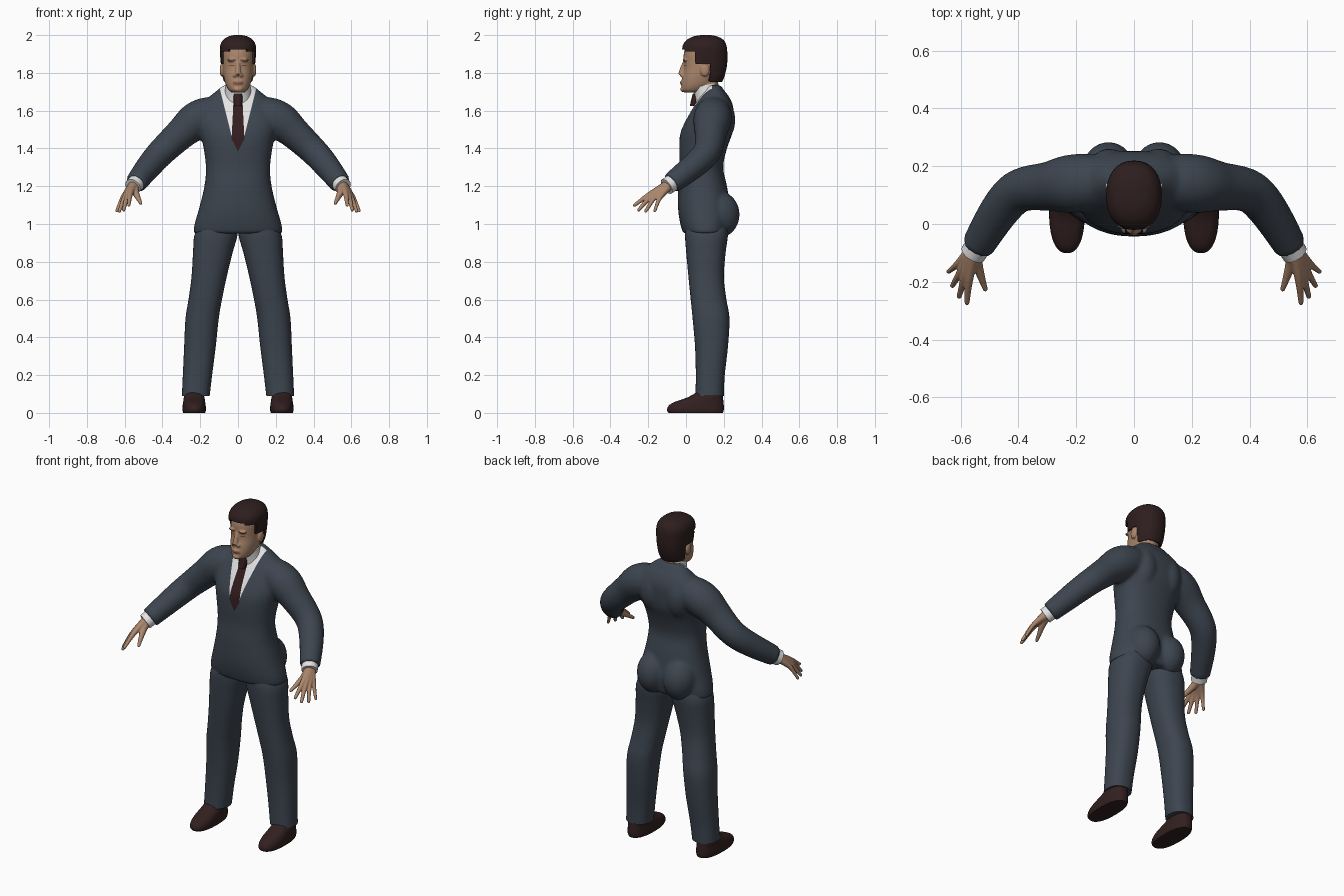
import bpy, bmesh, math
from mathutils import Vector, Matrix

if "Cube" in bpy.data.objects:
    bpy.data.objects.remove(bpy.data.objects["Cube"])


def material(name, rgb):
    m = bpy.data.materials.new(name)
    m.diffuse_color = (*rgb, 1)
    m.use_nodes = True
    m.node_tree.nodes["Principled BSDF"].inputs["Base Color"].default_value = m.diffuse_color
    return m


SUIT = material("slate suit", (0.046, 0.059, 0.078))
SKIN = material("skin", (0.41, 0.24, 0.15))
HAIR = material("dark brown hair", (0.027, 0.013, 0.013))
WHITE = material("white shirt", (0.78, 0.78, 0.78))
TIE = material("maroon tie", (0.034, 0.012, 0.013))
SHOE = material("brown shoe", (0.032, 0.014, 0.014))
BROW = material("brow brown", (0.16, 0.085, 0.055))
LIP = material("lip", (0.29, 0.13, 0.09))


def spline(keys, steps):
    """Catmull-Rom interpolation of parameter tuples."""
    out = []
    for i in range(len(keys) - 1):
        p0, p1 = keys[max(i - 1, 0)], keys[i]
        p2, p3 = keys[i + 1], keys[min(i + 2, len(keys) - 1)]
        for k in range(steps):
            t = k / steps
            out.append([0.5 * (2 * b + (c - a) * t + (2 * a - 5 * b + 4 * c - d) * t * t
                               + (3 * b - a - 3 * c + d) * t ** 3)
                        for a, b, c, d in zip(p0, p1, p2, p3)])
    out.append(list(keys[-1]))
    return out


def skin_rings(bm, rings):
    loops = [[bm.verts.new(p) for p in r] for r in rings]
    n = len(loops[0])
    faces = [bm.faces.new((a[i], a[(i + 1) % n], b[(i + 1) % n], b[i]))
             for a, b in zip(loops, loops[1:]) for i in range(n)]
    faces += [bm.faces.new(loops[0][::-1]), bm.faces.new(loops[-1])]
    bmesh.ops.recalc_face_normals(bm, faces=faces)


def stack(bm, keys, power=2.3, seg=40, steps=4):
    """Horizontal rings: z, front y, back y, centre x, half width."""
    rings = []
    for z, yf, yb, cx, rx in spline(keys, steps):
        ring = []
        for i in range(seg):
            a = 2 * math.pi * i / seg
            c, s = math.cos(a), math.sin(a)
            ring.append((cx + rx * math.copysign(abs(c) ** (2 / power), c),
                         (yf + yb) / 2 + (yb - yf) / 2 * math.copysign(abs(s) ** (2 / power), s), z))
        rings.append(ring)
    skin_rings(bm, rings)


def tube(bm, keys, side=1, seg=24, steps=4):
    """Round tube along x, y, z, radius."""
    pts = spline([(side * x, y, z, r) for x, y, z, r in keys], steps)
    rings = []
    for i, (x, y, z, r) in enumerate(pts):
        d = Vector(pts[min(i + 1, len(pts) - 1)][:3]) - Vector(pts[max(i - 1, 0)][:3])
        q = d.to_track_quat('Z', 'Y')
        rings.append([Vector((x, y, z)) + q @ Vector((r * math.cos(2 * math.pi * k / seg),
                      r * math.sin(2 * math.pi * k / seg), 0)) for k in range(seg)])
    skin_rings(bm, rings)


def ball(bm, centre, size):
    bmesh.ops.create_uvsphere(bm, u_segments=20, v_segments=12, radius=1,
                              matrix=Matrix.Translation(centre) @ Matrix.Diagonal((*size, 1)))


def finish(bm, name, mats, voxel=0, smooth=0, solid=0, paint=None):
    me = bpy.data.meshes.new(name)
    bm.to_mesh(me)
    bm.free()
    ob = bpy.data.objects.new(name, me)
    bpy.context.collection.objects.link(ob)
    if voxel:
        mod = ob.modifiers.new("fuse", 'REMESH')
        mod.mode, mod.voxel_size = 'VOXEL', voxel
    if smooth:
        mod = ob.modifiers.new("soften", 'SMOOTH')
        mod.factor, mod.iterations = 0.5, smooth
    if solid:
        mod = ob.modifiers.new("thickness", 'SOLIDIFY')
        mod.thickness, mod.offset = solid, -1
    me = bpy.data.meshes.new_from_object(ob.evaluated_get(bpy.context.evaluated_depsgraph_get()))
    ob.modifiers.clear()
    ob.data = me
    me.materials.clear()
    for m in mats:
        me.materials.append(m)
    b = bmesh.new()
    b.from_mesh(me)
    for f in b.faces:
        f.material_index = 0
    if paint:
        paint(b)
    b.to_mesh(me)
    b.free()
    bpy.ops.object.select_all(action='DESELECT')
    ob.select_set(True)
    bpy.context.view_layer.objects.active = ob
    bpy.ops.object.shade_smooth_by_angle(angle=math.radians(50))
    return ob


# Jacket: torso, seat, shoulder blades and sleeves fused together
bm = bmesh.new()
stack(bm, [(z, f, k, 0, w) for z, f, k, w in (
    (0.95, -0.015, 0.225, 0.236), (1.0, -0.03, 0.235, 0.23), (1.08, -0.042, 0.235, 0.207),
    (1.2, -0.042, 0.217, 0.178), (1.3, -0.034, 0.197, 0.17), (1.4, -0.036, 0.217, 0.182),
    (1.48, -0.03, 0.245, 0.2), (1.55, 0.0, 0.252, 0.215), (1.62, 0.04, 0.25, 0.2),
    (1.67, 0.07, 0.23, 0.155), (1.71, 0.1, 0.2, 0.108), (1.735, 0.112, 0.185, 0.075))])
for s in (-1, 1):
    ball(bm, (s * 0.088, 0.17, 1.05), (0.098, 0.115, 0.125))
    ball(bm, (s * 0.085, 0.17, 1.55), (0.08, 0.092, 0.13))
    tube(bm, [(0.1, 0.145, 1.585, 0.09), (0.17, 0.143, 1.57, 0.1), (0.23, 0.138, 1.54, 0.1),
              (0.3, 0.13, 1.48, 0.085), (0.375, 0.122, 1.41, 0.077), (0.425, 0.095, 1.36, 0.073),
              (0.48, 0.025, 1.295, 0.067), (0.542, -0.078, 1.215, 0.057)], s)

V_EDGE = ((0.032, 1.46), (0.095, 1.71))
TIE_EDGE = ((0.034, 1.45), (0.022, 1.69))
TIE_TIP = ((0, 1.385), (0.034, 1.45))


def shirt_front(b):
    # cut clean borders for the open collar and tie, then colour them
    def inside(p, edge):
        (x1, z1), (x2, z2) = edge
        return abs(p.x) < x1 + (p.z - z1) * (x2 - x1) / (z2 - z1)

    def area():
        fs = [f for f in b.faces if f.normal.y < 0.1 and abs(f.calc_center_median().x) < 0.13
              and f.calc_center_median().z > 1.36 and f.calc_center_median().y < 0.14]
        return fs
    for (x1, z1), (x2, z2) in (V_EDGE, TIE_EDGE, TIE_TIP):
        for s in (-1, 1):
            fs = area()
            geom = list({v for f in fs for v in f.verts}) + list({e for f in fs for e in f.edges}) + fs
            bmesh.ops.bisect_plane(b, geom=geom, dist=1e-5, plane_co=(s * x1, 0, z1),
                                   plane_no=Vector((z2 - z1, 0, -s * (x2 - x1))).normalized())
    b.normal_update()
    for f in area():
        c = f.calc_center_median()
        if inside(c, TIE_EDGE) and inside(c, TIE_TIP):
            f.material_index = 2
        elif c.z > 1.46 and inside(c, V_EDGE):
            f.material_index = 1


finish(bm, "jacket", [SUIT, WHITE, TIE], voxel=0.011, smooth=4, paint=shirt_front)

# Shirt collar around the neck
bm = bmesh.new()
tube(bm, [(0, 0.132, 1.62, 0.08), (0, 0.12, 1.67, 0.074), (0, 0.108, 1.71, 0.068),
          (0, 0.102, 1.735, 0.066)], seg=32)
finish(bm, "shirt_collar", [WHITE])

# Tie knot
bm = bmesh.new()
stack(bm, [(1.625, 0.02, 0.07, 0, 0.02), (1.66, 0.028, 0.08, 0, 0.025), (1.69, 0.036, 0.08, 0, 0.022)])
finish(bm, "tie_knot", [TIE])

# Head with neck, nose, brow, lips, chin and ears
bm = bmesh.new()
stack(bm, [(z, f, k, 0, w) for z, f, k, w in (
    (1.695, -0.008, 0.08, 0.03), (1.71, -0.022, 0.11, 0.05), (1.74, -0.024, 0.15, 0.066),
    (1.78, -0.02, 0.18, 0.076), (1.82, -0.012, 0.2, 0.081), (1.86, -0.012, 0.207, 0.083),
    (1.9, -0.012, 0.208, 0.084), (1.94, 0.0, 0.2, 0.08), (1.97, 0.035, 0.18, 0.06),
    (1.985, 0.07, 0.15, 0.035))], power=2.2)
tube(bm, [(0, 0.125, 1.66, 0.06), (0, 0.1, 1.8, 0.06)])
tube(bm, [(0, -0.008, 1.855, 0.01), (0, -0.02, 1.82, 0.013), (0, -0.024, 1.79, 0.018)])
ball(bm, (0, -0.018, 1.748), (0.028, 0.014, 0.013))
ball(bm, (0, -0.017, 1.713), (0.025, 0.014, 0.014))
for s in (-1, 1):
    ball(bm, (s * 0.016, -0.02, 1.787), (0.011, 0.012, 0.01))
    ball(bm, (s * 0.032, -0.006, 1.868), (0.026, 0.012, 0.009))
    ball(bm, (s * 0.086, 0.1, 1.815), (0.011, 0.024, 0.036))


def face_paint(b):
    for f in b.faces:
        c = f.calc_center_median()
        x = abs(c.x)
        if c.y < 0.03 and f.normal.y < 0:
            if 0.014 < x < 0.052 and 1.862 < c.z < 1.872:
                f.material_index = 1
            elif 0.02 < x < 0.045 and 1.836 < c.z < 1.844:
                f.material_index = 1
            elif x < 0.026 and 1.74 < c.z < 1.755:
                f.material_index = 2


finish(bm, "head", [SKIN, BROW, LIP], voxel=0.005, smooth=3, paint=face_paint)

# Hair shell, trimmed along the hairline
bm = bmesh.new()
stack(bm, [(z, f, k, 0, w) for z, f, k, w in (
    (1.74, 0.0, 0.185, 0.07), (1.78, 0.0, 0.203, 0.083), (1.84, -0.016, 0.217, 0.09),
    (1.9, -0.02, 0.219, 0.095), (1.945, -0.017, 0.214, 0.094), (1.975, 0.005, 0.198, 0.078),
    (1.993, 0.04, 0.165, 0.05), (2.0, 0.08, 0.13, 0.02))], seg=64, steps=8)


def hairline(x, y):
    if y < 0.05:
        return 1.915 + 0.012 * (abs(x) < 0.05)
    return 1.845 if y < 0.125 else 1.75


doomed = [f for f in bm.faces
          if f.calc_center_median().z < hairline(f.calc_center_median().x, f.calc_center_median().y)]
bmesh.ops.delete(bm, geom=doomed, context='FACES')
finish(bm, "hair", [HAIR], solid=0.014)

for s, side in ((-1, "right"), (1, "left")):
    # Trouser leg
    bm = bmesh.new()
    stack(bm, [(z, f, k, s * (i + o) / 2, (o - i) / 2) for z, f, k, i, o in (
        (0.09, 0.05, 0.2, 0.15, 0.297), (0.2, 0.052, 0.205, 0.137, 0.292),
        (0.35, 0.048, 0.222, 0.118, 0.285), (0.5, 0.035, 0.23, 0.102, 0.278),
        (0.6, 0.025, 0.214, 0.085, 0.262), (0.72, 0.013, 0.2, 0.06, 0.246),
        (0.85, 0.001, 0.21, 0.028, 0.238), (0.94, -0.005, 0.222, 0.003, 0.231),
        (1.0, 0.0, 0.22, 0.005, 0.2))])
    finish(bm, side + "_trouser_leg", [SUIT])

    # Shoe
    bm = bmesh.new()
    stack(bm, [(z, f, k, s * 0.232, w) for z, f, k, w in (
        (0.0, -0.092, 0.195, 0.058), (0.015, -0.101, 0.2, 0.062), (0.04, -0.09, 0.2, 0.061),
        (0.06, -0.055, 0.198, 0.058), (0.085, 0.015, 0.195, 0.054), (0.12, 0.07, 0.19, 0.045))],
        power=2.4, steps=3)
    finish(bm, side + "_shoe", [SHOE])

    # Shirt cuff
    bm = bmesh.new()
    tube(bm, [(0.53, -0.06, 1.228, 0.046), (0.557, -0.103, 1.198, 0.045)], s)
    finish(bm, side + "_shirt_cuff", [WHITE])

    # Hand: a tube per digit from wrist to tip, fused
    bm = bmesh.new()
    wrist = (0.548, -0.085, 1.21, 0.03)
    for mid, knuckle, tip in (
            ((0.545, -0.13, 1.175, 0.021), (0.53, -0.18, 1.14, 0.014), (0.515, -0.225, 1.11, 0.009)),
            ((0.562, -0.14, 1.185, 0.02), (0.572, -0.2, 1.152, 0.014), (0.578, -0.272, 1.1, 0.009)),
            ((0.572, -0.138, 1.178, 0.02), (0.588, -0.19, 1.142, 0.014), (0.605, -0.25, 1.075, 0.009)),
            ((0.58, -0.128, 1.172, 0.02), (0.603, -0.17, 1.135, 0.013), (0.628, -0.213, 1.068, 0.009)),
            ((0.588, -0.118, 1.168, 0.018), (0.615, -0.143, 1.13, 0.012), (0.642, -0.165, 1.07, 0.008))):
        tube(bm, [wrist, mid, knuckle, tip], s, seg=14, steps=5)
        ball(bm, (s * tip[0], tip[1], tip[2]), (tip[3],) * 3)
    finish(bm, side + "_hand", [SKIN], voxel=0.004, smooth=2)
